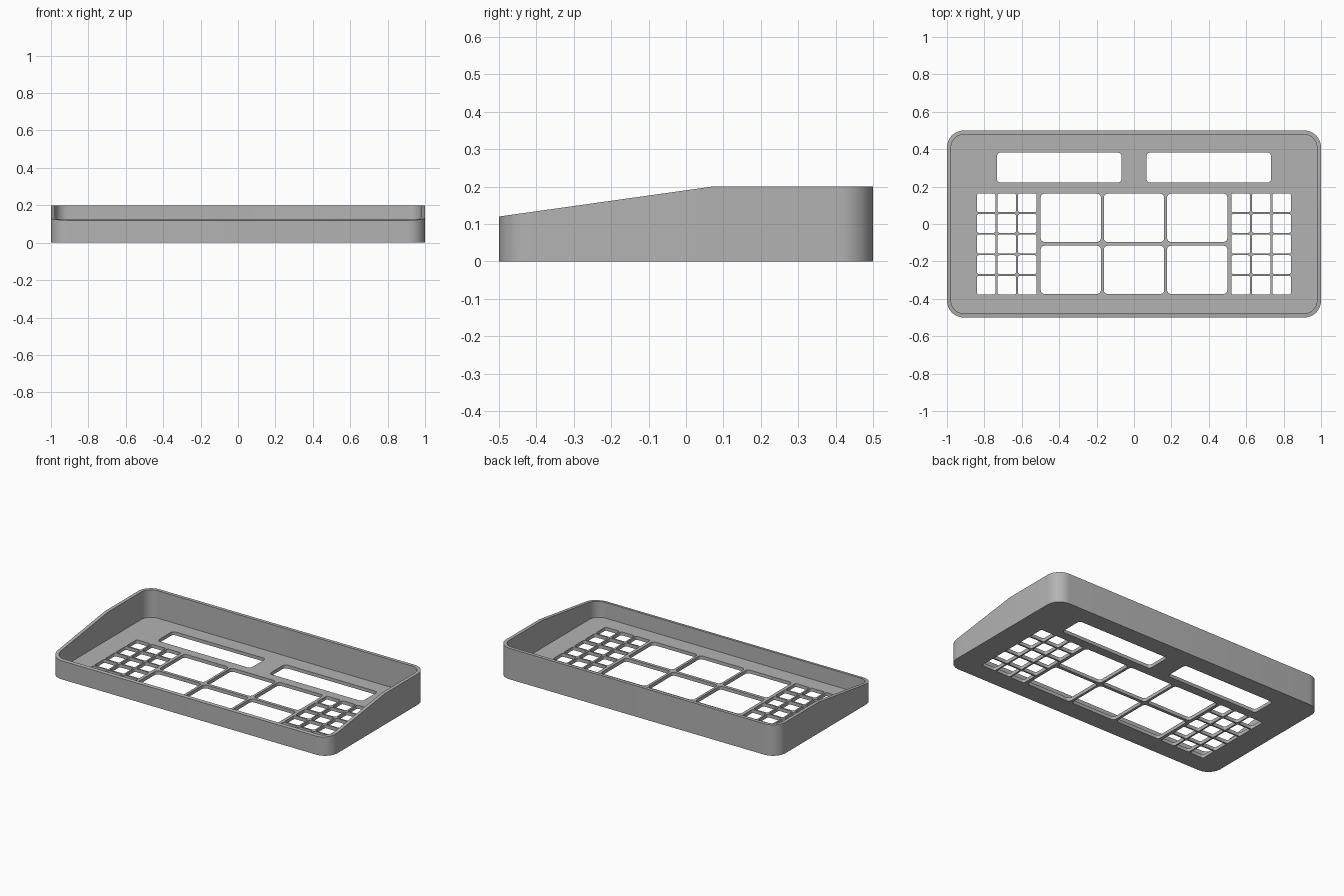
import bpy
import bmesh
from math import cos, sin, pi, radians

cube = bpy.data.objects.get("Cube")
if cube:
    bpy.data.objects.remove(cube)

WALL, FLOOR = 0.022, 0.022
FRONT_H, BACK_H, BEND_Y = 0.12, 0.2, 0.07


def rounded_rect(cx, cy, w, h, r, seg, bend=None):
    """Counter-clockwise outline, optionally with a point on each side at y = bend."""
    pts = []
    for i, (sx, sy) in enumerate(((1, 1), (-1, 1), (-1, -1), (1, -1))):
        for k in range(seg + 1):
            a = (i + k / seg) * pi / 2
            pts.append((cx + sx * (w / 2 - r) + r * cos(a),
                        cy + sy * (h / 2 - r) + r * sin(a)))
        if bend is not None and i in (1, 3):
            pts.append((cx + sx * w / 2, bend))
    return pts


def rim_height(y):
    slope = (BACK_H - FRONT_H) / (BEND_Y + 0.5)
    return min(BACK_H, FRONT_H + (y + 0.5) * slope)


bm = bmesh.new()


def ring(pts, height):
    return [bm.verts.new((x, y, height(y))) for x, y in pts]


def bridge(a, b):
    n = len(a)
    for i in range(n):
        j = (i + 1) % n
        bm.faces.new((a[i], a[j], b[j], b[i]))


def fill(rings, direction):
    edges = []
    for vs in rings:
        for i, v in enumerate(vs):
            w = vs[(i + 1) % len(vs)]
            edges.append(bm.edges.get((v, w)) or bm.edges.new((v, w)))
    bmesh.ops.triangle_fill(bm, edges=edges, use_beauty=True,
                            normal=(0, 0, direction))


def low(y):
    return 0.0


def floor_top(y):
    return FLOOR


# Openings in the floor: two displays, six large keys, two keypads
openings = []
for side in (-1, 1):
    openings.append((side * 0.4, 0.302, 0.666, 0.16, 0.02))
    for col in range(3):
        for row in range(5):
            openings.append((side * (0.57 + 0.11 * col), 0.113 - 0.11 * row,
                             0.1, 0.1, 0.01))
for col in (-1, 0, 1):
    for y in (0.033, -0.245):
        openings.append((col * 0.338, y, 0.322, 0.258, 0.02))

# Tray shell with the sloping rim
outer = rounded_rect(0, 0, 2, 1, 0.09, 10, BEND_Y)
inner = rounded_rect(0, 0, 2 - 2 * WALL, 1 - 2 * WALL, 0.09 - WALL, 10, BEND_Y)
outer_low, outer_rim = ring(outer, low), ring(outer, rim_height)
inner_low, inner_rim = ring(inner, floor_top), ring(inner, rim_height)
bridge(outer_low, outer_rim)
bridge(outer_rim, inner_rim)
bridge(inner_rim, inner_low)

# Sides of the openings, then both faces of the floor
bottoms, tops = [outer_low], [inner_low]
for cx, cy, w, h, r in openings:
    pts = rounded_rect(cx, cy, w, h, r, 4)
    bottoms.append(ring(pts, low))
    tops.append(ring(pts, floor_top))
    bridge(bottoms[-1], tops[-1])
fill(bottoms, -1)
fill(tops, 1)
bmesh.ops.recalc_face_normals(bm, faces=bm.faces[:])

mesh = bpy.data.meshes.new("panel_tray")
bm.to_mesh(mesh)
bm.free()
tray = bpy.data.objects.new("panel_tray", mesh)
bpy.context.collection.objects.link(tray)

# Plain grey plastic
grey = bpy.data.materials.new("grey plastic")
grey.use_nodes = True
colour = (0.45, 0.45, 0.45, 1)
grey.diffuse_color = colour
grey.node_tree.nodes["Principled BSDF"].inputs["Base Color"].default_value = colour
mesh.materials.append(grey)

bpy.ops.object.select_all(action='DESELECT')
tray.select_set(True)
bpy.context.view_layer.objects.active = tray
bpy.ops.object.shade_smooth_by_angle(angle=radians(30))
